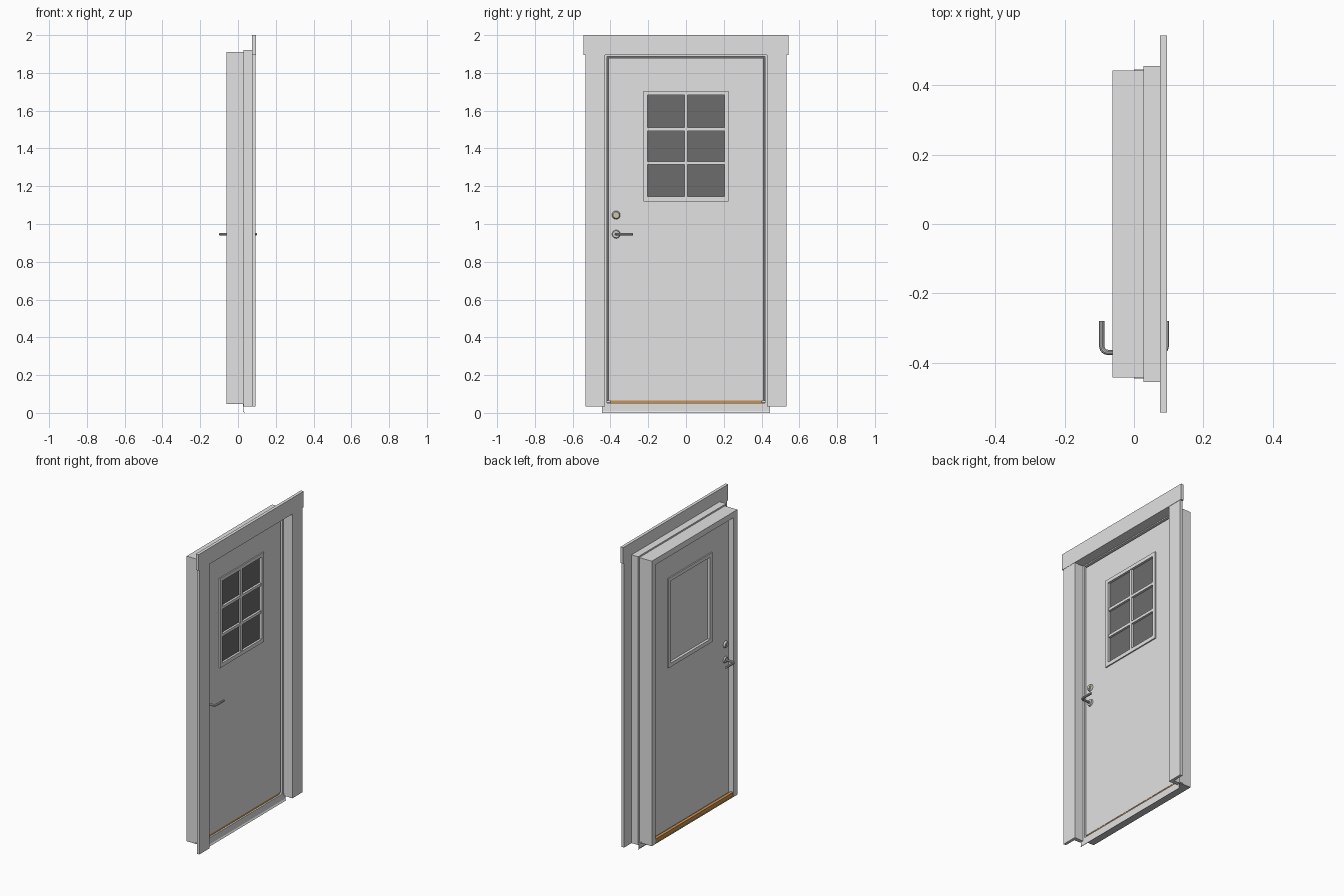
import bpy, bmesh, math
from mathutils import Matrix, Vector

cube = bpy.data.objects.get("Cube")
if cube:
    bpy.data.objects.remove(cube, do_unlink=True)


def material(name, rgb):
    m = bpy.data.materials.new(name)
    m.use_nodes = True
    m.diffuse_color = (*rgb, 1)
    m.node_tree.nodes["Principled BSDF"].inputs["Base Color"].default_value = (*rgb, 1)
    return m


WHITE = material("white paint", (0.76, 0.76, 0.76))
DARK = material("dark glass", (0.15, 0.15, 0.15))
METAL = material("satin metal", (0.55, 0.55, 0.54))
WOOD = material("oiled wood", (0.62, 0.29, 0.07))
BRASS = material("brass", (0.7, 0.58, 0.3))


def finish(name, bm, mat):
    bmesh.ops.recalc_face_normals(bm, faces=bm.faces)
    mesh = bpy.data.meshes.new(name)
    bm.to_mesh(mesh)
    bm.free()
    mesh.materials.append(mat)
    ob = bpy.data.objects.new(name, mesh)
    bpy.context.collection.objects.link(ob)
    return ob


def extrude(name, points, depth, mat):
    """Extrude a flat 3D outline along a vector."""
    bm = bmesh.new()
    face = bm.faces.new([bm.verts.new(p) for p in points])
    out = bmesh.ops.extrude_face_region(bm, geom=[face], use_keep_orig=True)
    verts = [v for v in out["geom"] if isinstance(v, bmesh.types.BMVert)]
    bmesh.ops.translate(bm, verts=verts, vec=depth)
    return finish(name, bm, mat)


def box(name, x, y, z, mat):
    pts = [(x[0], y[0], z[0]), (x[0], y[1], z[0]), (x[0], y[1], z[1]), (x[0], y[0], z[1])]
    return extrude(name, pts, (x[1] - x[0], 0, 0), mat)


def portal(name, x, outer, inner, bottom, mat):
    """Upside-down U; outer and inner are (half width, top)."""
    (a, t), (b, u) = outer, inner
    pts = [(-a, bottom), (-a, t), (a, t), (a, bottom), (b, bottom), (b, u), (-b, u), (-b, bottom)]
    return extrude(name, [(x[0], *p) for p in pts], (x[1] - x[0], 0, 0), mat)


def ring(name, x, outer, inner, mat):
    """Rectangular ring; outer and inner are (half width, bottom, top)."""
    bm = bmesh.new()
    loops = []
    for (w, b, t), px in ((outer, x[0]), (outer, x[1]), (inner, x[1]), (inner, x[0])):
        loops.append([bm.verts.new((px, *p)) for p in ((-w, b), (w, b), (w, t), (-w, t))])
    for i in range(4):
        p, q = loops[i], loops[(i + 1) % 4]
        for j in range(4):
            k = (j + 1) % 4
            bm.faces.new((p[j], p[k], q[k], q[j]))
    return finish(name, bm, mat)


def disc(name, x0, x1, y, z, r, mat, r_end=None):
    bm = bmesh.new()
    bmesh.ops.create_cone(bm, cap_ends=True, segments=24, radius1=r,
                          radius2=r_end or r, depth=abs(x1 - x0))
    turn = Matrix.Rotation(math.copysign(math.pi / 2, x1 - x0), 4, "Y")
    bmesh.ops.transform(bm, verts=bm.verts,
                        matrix=Matrix.Translation(((x0 + x1) / 2, y, z)) @ turn)
    return smooth(finish(name, bm, mat))


def smooth(ob):
    bpy.ops.object.select_all(action="DESELECT")
    ob.select_set(True)
    bpy.context.view_layer.objects.active = ob
    bpy.ops.object.shade_smooth_by_angle(angle=math.radians(35))
    return ob


# Door frame: inner stop, rebate around the leaf, and deeper outer lining
portal("frame_stop", (-0.062, -0.026), (0.442, 1.91), (0.402, 1.872), 0.05, WHITE)
portal("frame_rebate", (-0.026, 0.028), (0.442, 1.91), (0.419, 1.888), 0.05, WHITE)
portal("outer_lining", (0.028, 0.075), (0.455, 1.92), (0.43, 1.895), 0.035, WHITE)
portal("gasket", (-0.026, 0.0), (0.419, 1.888), (0.409, 1.878), 0.062, DARK)

# Outside trim boards
for side, s in (("left", 1), ("right", -1)):
    box("trim_" + side, (0.075, 0.093), sorted((s * 0.428, s * 0.532)), (0.035, 1.895), WHITE)
box("trim_head", (0.075, 0.095), (-0.543, 0.543), (1.895, 2.0), WHITE)

# Threshold and bent metal sill sheet with a drip edge
box("wood_threshold", (-0.06, 0.02), (-0.402, 0.402), (0.052, 0.066), WOOD)
box("wood_threshold_lip", (-0.06, -0.04), (-0.402, 0.402), (0.066, 0.076), WOOD)
box("sill_base", (-0.062, 0.026), (-0.442, 0.442), (0.046, 0.052), METAL)
sill = [(0.0, 0.054), (0.03, 0.052), (0.03, 0.01), (0.036, 0.0),
        (0.033, 0.0), (0.026, 0.01), (0.026, 0.049), (0.0, 0.05)]
extrude("sill_sheet", [(x, -0.446, z) for x, z in sill], (0, 0.892, 0), WHITE)

# Door leaf with a window opening
FRONT, BACK = 0.022, -0.025
ring("door_leaf", (BACK, FRONT), (0.41, 0.066, 1.878), (0.205, 1.142, 1.685), WHITE)
box("window_back_panel", (-0.012, 0.006), (-0.205, 0.205), (1.142, 1.685), WHITE)
box("window_glass", (0.006, 0.012), (-0.205, 0.205), (1.142, 1.685), DARK)
for name, xs in (("outer", (FRONT, FRONT + 0.008)), ("inner", (BACK - 0.008, BACK))):
    ring("window_surround_" + name, xs, (0.226, 1.12, 1.705), (0.203, 1.145, 1.682), WHITE)

# Glazing bars
box("glazing_bar_upright", (0.012, 0.026), (-0.009, 0.009), (1.145, 1.682), WHITE)
for i, z in enumerate((1.323, 1.502)):
    for s in (-1, 1):
        box(f"glazing_bar_{i}_{s}", (0.012, 0.026), sorted((s * 0.009, s * 0.203)),
            (z - 0.009, z + 0.009), WHITE)

# Lever handles, rosettes and lock cylinders on both faces
HY, HZ, LZ = -0.37, 0.946, 1.047
for name, s, face in (("outer", 1, FRONT), ("inner", -1, BACK)):
    disc("handle_rosette_" + name, face, face + s * 0.009, HY, HZ, 0.022, METAL, 0.019)
    disc("lock_rosette_" + name, face, face + s * 0.012, HY, LZ, 0.022, METAL, 0.017)
    disc("lock_core_" + name, face + s * 0.012, face + s * 0.015, HY, LZ, 0.009, BRASS)
    tip, bend = 0.093, 0.018
    path = [(abs(face), HY)]
    for i in range(7):
        a = math.pi / 2 * i / 6
        path.append((tip - bend + bend * math.sin(a), HY + bend - bend * math.cos(a)))
    path.append((tip, -0.28))
    curve = bpy.data.curves.new("lever_path", "CURVE")
    curve.dimensions = "3D"
    curve.bevel_depth = 0.0075
    curve.bevel_resolution = 3
    curve.use_fill_caps = True
    spline = curve.splines.new("POLY")
    spline.points.add(len(path) - 1)
    for point, (x, y) in zip(spline.points, path):
        point.co = (s * x, y, HZ, 1)
    lever = bpy.data.objects.new("lever_" + name, curve)
    bpy.context.collection.objects.link(lever)
    curve.materials.append(METAL)
    bpy.ops.object.select_all(action="DESELECT")
    lever.select_set(True)
    bpy.context.view_layer.objects.active = lever
    bpy.ops.object.convert(target="MESH")
    smooth(bpy.context.view_layer.objects.active)
